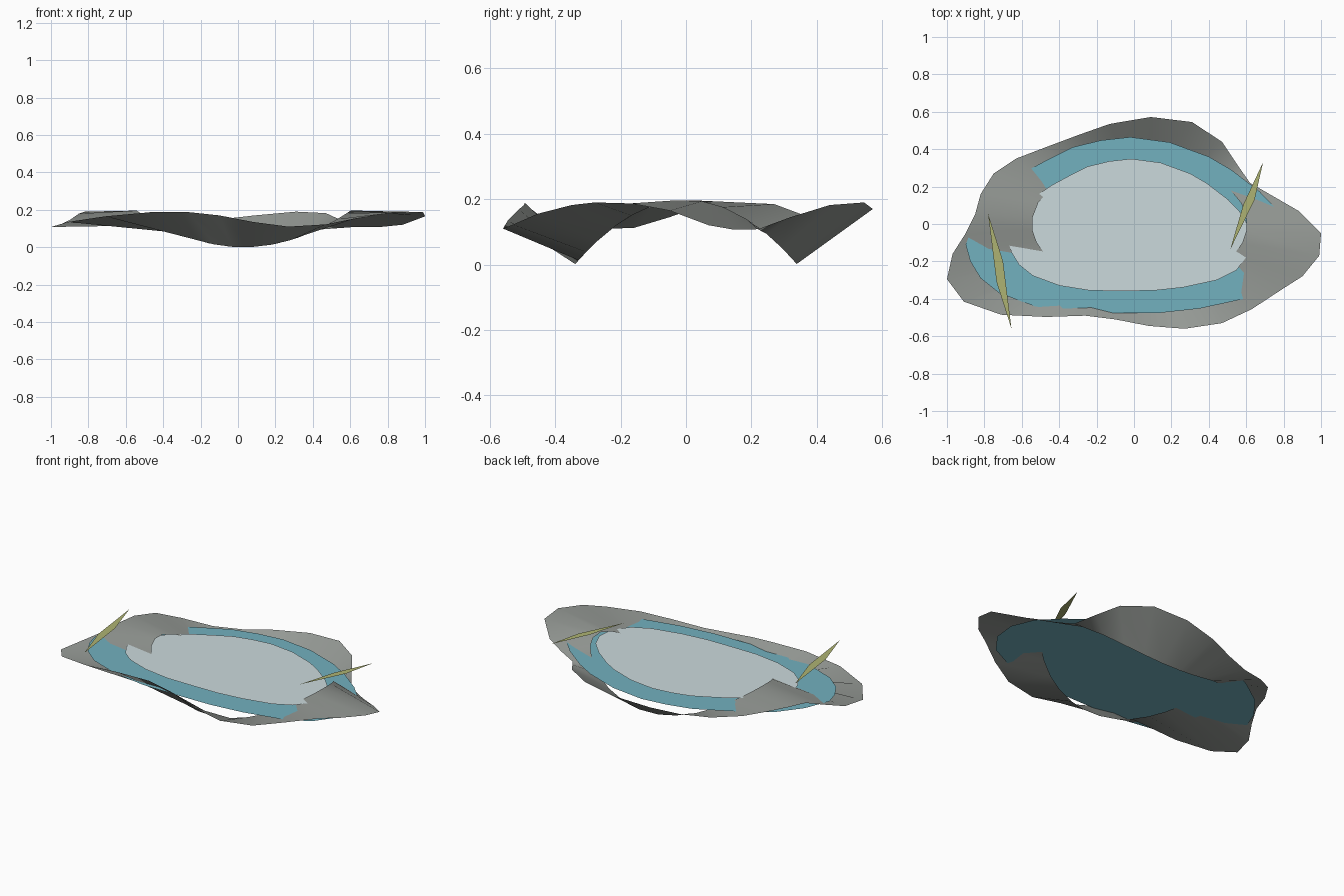
import bpy
from math import atan2, sin, cos


def material(name, rgb):
    m = bpy.data.materials.new(name)
    m.diffuse_color = (*rgb, 1)
    return m


def add_mesh(name, verts, faces, mat, smooth=False):
    me = bpy.data.meshes.new(name)
    me.from_pydata(verts, [], faces)
    me.materials.append(mat)
    for p in me.polygons:
        p.use_smooth = smooth
    ob = bpy.data.objects.new(name, me)
    bpy.context.collection.objects.link(ob)
    return ob


def flat_shape(name, outline, z, mat, scale=1.0):
    verts = [(x * scale, y * scale, z) for x, y in outline]
    return add_mesh(name, verts, [list(range(len(verts)))], mat)


stone = material("stone", (0.30, 0.32, 0.30))
blue = material("water_edge", (0.17, 0.44, 0.52))
pale = material("water_pale", (0.60, 0.70, 0.72))
green = material("leaf", (0.42, 0.45, 0.17))

# Wavy stone rim: outer crest, counter-clockwise
crest = [
    (1.0, -.05, .165), (.88, .07, .12), (.75, .145, .107), (.62, .22, .108),
    (.55, .32, .145), (.47, .44, .182), (.31, .545, .19), (.09, .572, .17),
    (-.13, .535, .145), (-.30, .475, .125), (-.46, .415, .125), (-.63, .35, .155),
    (-.75, .27, .185), (-.82, .16, .19), (-.85, .05, .18), (-.90, -.05, .145),
    (-.97, -.16, .112), (-1.0, -.295, .108), (-.91, -.415, .135), (-.71, -.485, .165),
    (-.47, -.497, .187), (-.26, -.49, .187), (-.10, -.51, .17), (.08, -.545, .135),
    (.27, -.56, .11), (.47, -.53, .122), (.63, -.455, .155), (.79, -.35, .182),
    (.90, -.28, .19), (.99, -.17, .187)]

# Inner lip: an ellipse that rises at the ends and sinks at the long sides
lip = []
for x, y, z in crest:
    t = atan2(y / .55, x)
    lip.append((.03 + .575 * cos(t), .34 * sin(t), .198 * cos(t) ** 2))
n = len(crest)
add_mesh("stone_rim", crest + lip,
         [(i, (i + 1) % n, n + (i + 1) % n, n + i) for i in range(n)], stone, True)

# Water: flat outer sheet and a smaller pale sheet above it
shore = [
    (.835, -.07), (.78, .06), (.67, .175), (.52, .29), (.40, .36), (.19, .437),
    (-.02, .465), (-.18, .447), (-.33, .41), (-.46, .345), (-.59, .275), (-.74, .17),
    (-.84, .04), (-.90, -.11), (-.875, -.2), (-.82, -.29), (-.72, -.37), (-.53, -.44),
    (-.31, -.475), (-.1, -.477), (.14, -.475), (.35, -.452), (.59, -.4), (.73, -.33),
    (.82, -.21)]
flat_shape("water_outer", shore, .142, blue)
flat_shape("water_inner", shore, .16, pale, .75)

# Floating leaf blades
flat_shape("leaf_left", [(-.78, .055), (-.735, -.31), (-.655, -.56), (-.70, -.2)], .28, green)
flat_shape("leaf_right", [(.69, .33), (.585, .105), (.515, -.135), (.645, .13)], .237, green)
